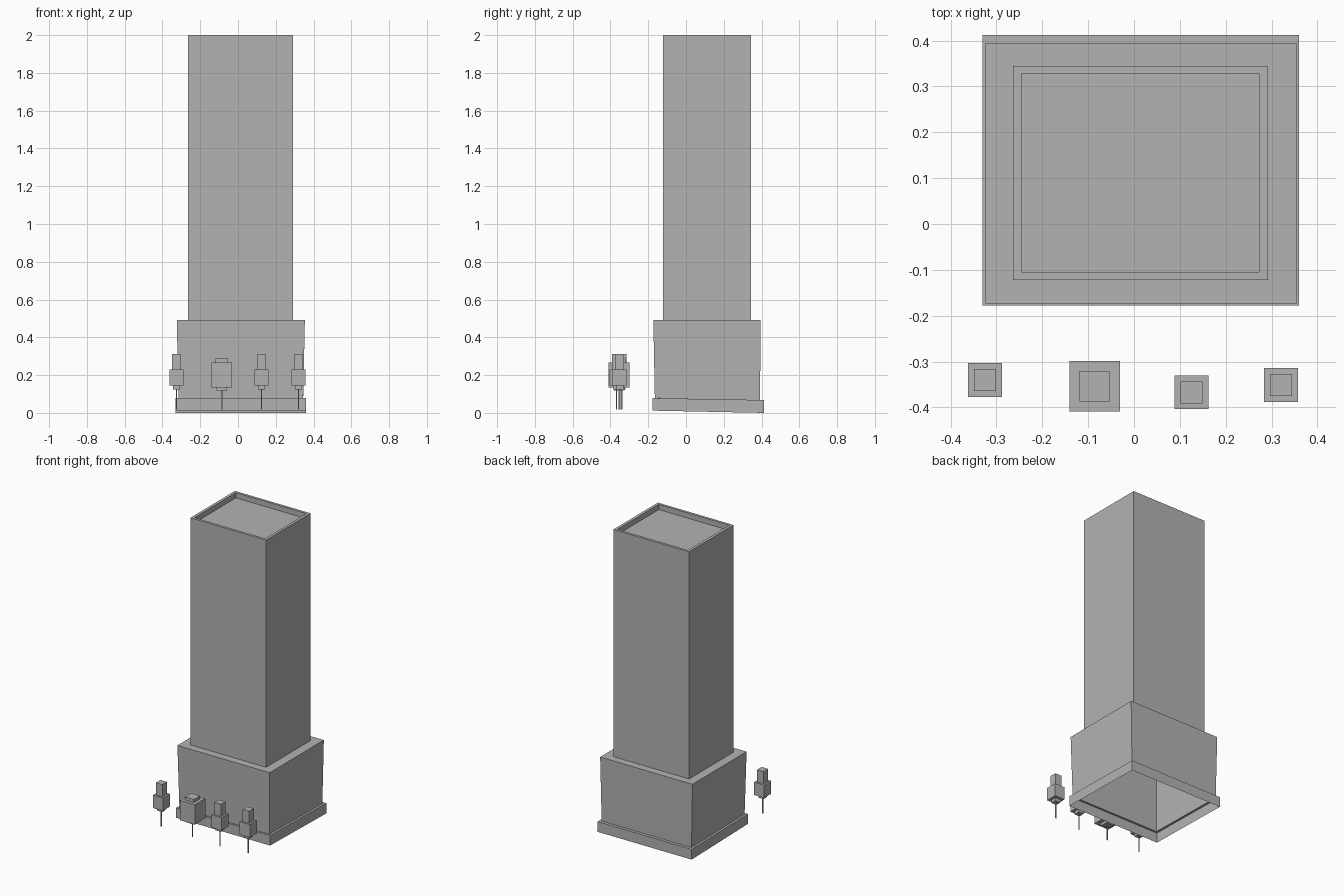
import bpy
import bmesh

cube = bpy.data.objects.get("Cube")
if cube:
    bpy.data.objects.remove(cube, do_unlink=True)

grey = bpy.data.materials.new("plain grey")
grey.use_nodes = True
grey.diffuse_color = (0.45, 0.45, 0.45, 1)
bsdf = next(n for n in grey.node_tree.nodes if n.type == "BSDF_PRINCIPLED")
bsdf.inputs["Base Color"].default_value = grey.diffuse_color


def loft(name, rings, cap_start=False, cap_end=False):
    """Join stacked rectangles (x0, x1, y0, y1, z_front, z_back) with flat walls."""
    bm = bmesh.new()
    loops = []
    for x0, x1, y0, y1, zf, zb in rings:
        corners = ((x0, y0, zf), (x1, y0, zf), (x1, y1, zb), (x0, y1, zb))
        loops.append([bm.verts.new(c) for c in corners])
    for low, high in zip(loops, loops[1:]):
        for i in range(4):
            j = (i + 1) % 4
            bm.faces.new((low[i], low[j], high[j], high[i]))
    if cap_start:
        bm.faces.new(loops[0][::-1])
    if cap_end:
        bm.faces.new(loops[-1])
    mesh = bpy.data.meshes.new(name)
    bm.to_mesh(mesh)
    bm.free()
    mesh.materials.append(grey)
    obj = bpy.data.objects.new(name, mesh)
    bpy.context.collection.objects.link(obj)
    return obj


# Building: open-bottomed plinth, flared podium and tower with a sunken roof
plinth = (-0.33, 0.36, -0.178, 0.412)
podium_foot = (-0.315, 0.345, -0.165, 0.392)
podium_head = (-0.324, 0.354, -0.173, 0.395)
shaft = (-0.264, 0.292, -0.122, 0.345)
roof = (-0.245, 0.273, -0.105, 0.328)

loft("plinth", [(*plinth, 0.012, 0.0), (*plinth, 0.078, 0.068),
                (*podium_foot, 0.078, 0.068)])
loft("podium", [(*podium_foot, 0.078, 0.068), (*podium_head, 0.492, 0.492),
                (*shaft, 0.492, 0.492)])
loft("tower", [(*shaft, 0.492, 0.492), (*shaft, 2, 2),
               (*roof, 2, 2), (*roof, 1.965, 1.965)], cap_end=True)


# Trees: a thin trunk under three stacked blocks
def box(name, x, y, half, z0, z1):
    sides = (x - half, x + half, y - half, y + half)
    loft(name, [(*sides, z0, z0), (*sides, z1, z1)], True, True)


def tree(name, x, y, foot, body, top, levels):
    z0, z1, z2, z3 = levels
    box(name + "_trunk", x, y, 0.003, 0.018, z0)
    box(name + "_lower_leaves", x, y, foot, z0, z1)
    box(name + "_middle_leaves", x, y, body, z1, z2)
    box(name + "_upper_leaves", x, y, top, z2, z3)


small_levels = (0.125, 0.145, 0.23, 0.311)
for label, x, y in (("right", -0.325, -0.34), ("centre", 0.125, -0.367),
                    ("left", 0.321, -0.351)):
    tree(label + "_tree", x, y, 0.019, 0.037, 0.024, small_levels)
tree("wide_tree", -0.086, -0.354, 0.028, 0.055, 0.033,
     (0.118, 0.135, 0.266, 0.287))
